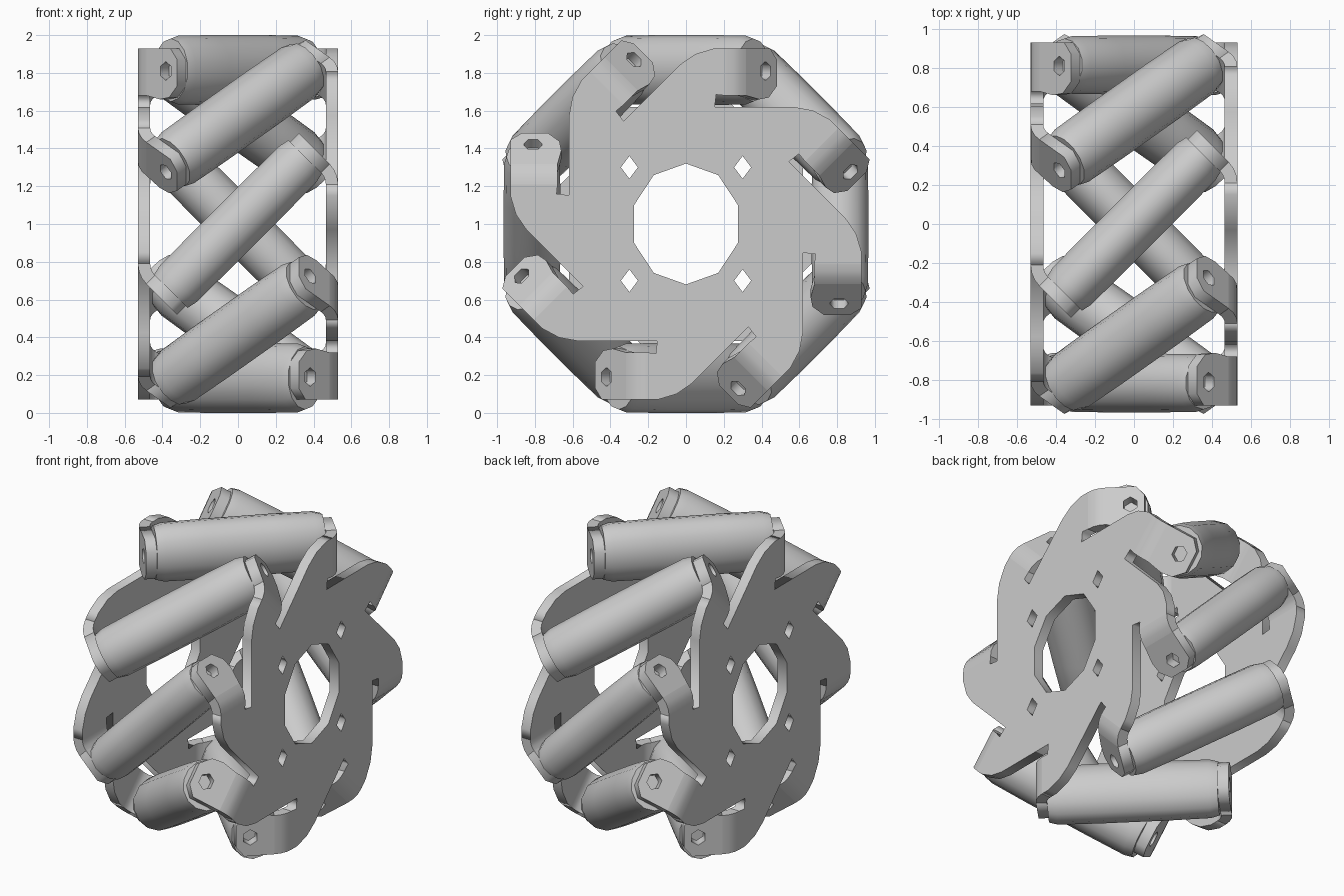
import bpy, bmesh
from math import pi, sin, cos, sqrt
from mathutils import Matrix, Vector

if "Cube" in bpy.data.objects:
    bpy.data.objects.remove(bpy.data.objects["Cube"])

LIFT = Matrix.Translation((0, 0, 1))
S = sqrt(0.5)


def frame(x, y, z, origin):
    m = Matrix((x, y, z)).transposed().to_4x4()
    m.translation = Vector(origin)
    return m


def ngon(cx, cy, r, n, turn=0.0, ry=None):
    ry = ry or r
    return [(cx + r * cos(turn + 2 * pi * i / n), cy + ry * sin(turn + 2 * pi * i / n))
            for i in range(n)]


def sheet(name, loops, thickness, matrix):
    """Flat sheet from an outline plus hole loops."""
    cu = bpy.data.curves.new(name, 'CURVE')
    cu.dimensions = '2D'
    cu.fill_mode = 'BOTH'
    cu.extrude = thickness / 2
    for pts in loops:
        sp = cu.splines.new('POLY')
        sp.points.add(len(pts) - 1)
        for p, (x, y) in zip(sp.points, pts):
            p.co = (x, y, 0, 1)
        sp.use_cyclic_u = True
    ob = bpy.data.objects.new(name, cu)
    bpy.context.collection.objects.link(ob)
    ob.matrix_world = matrix
    bpy.ops.object.select_all(action='DESELECT')
    ob.select_set(True)
    bpy.context.view_layer.objects.active = ob
    bpy.ops.object.convert(target='MESH')
    return ob


def finish(name, bm, matrix):
    me = bpy.data.meshes.new(name)
    bm.to_mesh(me)
    bm.free()
    ob = bpy.data.objects.new(name, me)
    bpy.context.collection.objects.link(ob)
    ob.matrix_world = matrix
    bpy.ops.object.select_all(action='DESELECT')
    ob.select_set(True)
    bpy.context.view_layer.objects.active = ob
    bpy.ops.object.shade_smooth_by_angle(angle=0.7)


def barrel(name, rings, sides, rx, ry, matrix):
    """Closed barrel along local z; rings are (position, scale)."""
    bm = bmesh.new()
    loops = [[bm.verts.new((x, y, z)) for x, y in ngon(0, 0, rx * k, sides, pi / sides, ry * k)]
             for z, k in rings]
    for a, b in zip(loops, loops[1:]):
        for i in range(sides):
            j = (i + 1) % sides
            bm.faces.new((a[i], a[j], b[j], b[i]))
    bm.faces.new(loops[0][::-1])
    bm.faces.new(loops[-1])
    finish(name, bm, matrix)


def bend(name, matrix, z0, z1):
    """Rounded strip joining the flat plate to a tab turned by 45 degrees."""
    cx, cy = XM - RAD, BEND - B      # bend centre
    bm = bmesh.new()
    rings = []
    for i in range(4):
        a = pi / 4 * i / 3
        ri, ro = RAD - T / 2, RAD + T / 2
        rings.append([bm.verts.new((cx + r * cos(a), cy + r * sin(a), z))
                      for r, z in ((ri, z0), (ro, z0), (ro, z1), (ri, z1))])
    for a, b in zip(rings, rings[1:]):
        for i in range(4):
            j = (i + 1) % 4
            bm.faces.new((a[i], a[j], b[j], b[i]))
    bmesh.ops.recalc_face_normals(bm, faces=bm.faces)
    finish(name, bm, matrix)


T = 0.065               # sheet thickness
XM = 0.4975             # plate mid plane
BEND = 0.26             # where plate and tab mid planes meet
B = 0.05                # bend setback
RAD = B / 0.41421       # bend radius
TOP, LOW = 0.93, 0.68   # tab edges

# Side plate outline: one arm repeated eight times clockwise
ARM = [(-0.33, 0.545), (-0.03, 0.845), (0.05, 0.9), (0.15, TOP), (BEND - B, TOP),
       (BEND - B, LOW), (0.16, 0.685)]
outline = []
for k in range(8):
    c, s = cos(-k * pi / 4), sin(-k * pi / 4)
    outline += [(x * c - y * s, x * s + y * c) for x, y in ARM]
hub_hole = ngon(0, 0, 0.29, 10, pi / 10, 0.32)
bolt_holes = [ngon(sx * 0.3, sy * 0.3, 0.045, 4, 0, 0.06) for sx in (-1, 1) for sy in (-1, 1)]

# Bent tab outline with its bolt hole
TAB = [(B, LOW), (0.15, LOW - 0.02), (0.22, LOW - 0.01), (0.28, 0.73), (0.28, 0.87),
       (0.23, TOP), (B, TOP)]
tab_hole = ngon(0.195, 0.81, 0.045, 6, pi / 6, 0.05)

plate_frame = frame((0, 1, 0), (0, 0, 1), (1, 0, 0), (XM, 0, 0))
tab_frame = frame((-S, S, 0), (0, 0, 1), (S, S, 0), (XM, BEND, 0))

for side, flip in (("right", Matrix()), ("left", Matrix.Rotation(pi, 4, 'Z'))):
    sheet(side + "_plate", [outline, hub_hole] + bolt_holes, T, LIFT @ flip @ plate_frame)
    for k in range(8):
        m = LIFT @ flip @ Matrix.Rotation(k * pi / 4, 4, 'X')
        sheet(side + "_tab", [TAB, tab_hole], T, m @ tab_frame)
        bend(side + "_tab_bend", m, LOW, TOP)

# Eight diagonal barrel rollers held between the tabs
roller_frame = frame((S, -S, 0), (0, 0, -1), (S, S, 0), (0, 0, 0.815))
for k in range(8):
    m = LIFT @ Matrix.Rotation(k * pi / 4, 4, 'X') @ roller_frame
    radial = 0.168 + 0.0175 * cos(k * pi / 2)
    width = 0.16 if k % 2 else 0.143
    barrel("roller", [(-0.503, 0.9), (-0.45, 0.98), (-0.2, 1.0), (0.2, 1.0),
                      (0.45, 0.98), (0.503, 0.9)], 14, width, radial, m)
